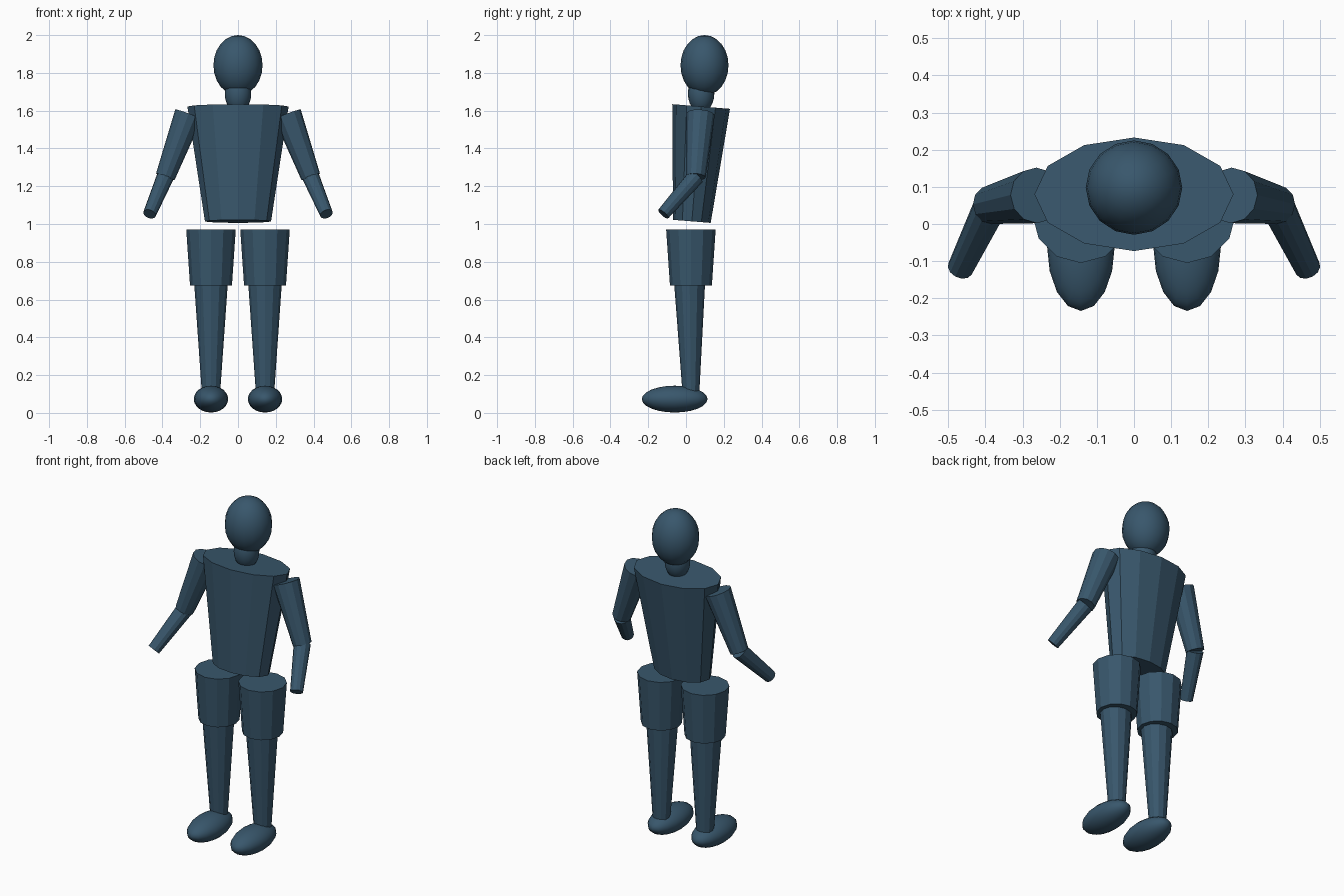
import bpy
from mathutils import Vector

if "Cube" in bpy.data.objects:
    bpy.data.objects.remove(bpy.data.objects["Cube"])

mat = bpy.data.materials.new("dark_blue")
mat.diffuse_color = (0.04, 0.095, 0.15, 1)
mat.use_nodes = True
mat.node_tree.nodes["Principled BSDF"].inputs["Base Color"].default_value = mat.diffuse_color


def finish(name):
    ob = bpy.context.object
    ob.name = name
    ob.data.materials.append(mat)
    return ob


def limb(name, start, end, r1, r2, flat=1.0, sides=12):
    """Tapered, capped tube from start to end; flat squashes its depth."""
    a, b = Vector(start), Vector(end)
    d = b - a
    bpy.ops.mesh.primitive_cone_add(vertices=sides, radius1=r1, radius2=r2,
                                    depth=d.length, location=(a + b) / 2)
    ob = finish(name)
    ob.rotation_euler = Vector((0, 0, 1)).rotation_difference(d).to_euler()
    ob.scale.y = flat
    return ob


def ellipsoid(name, centre, radii, segments=16, rings=12):
    bpy.ops.mesh.primitive_uv_sphere_add(segments=segments, ring_count=rings,
                                         radius=1, location=centre)
    ob = finish(name)
    ob.scale = radii
    bpy.ops.object.shade_smooth()
    return ob


# Head, neck and backward-leaning torso
ellipsoid("head", (0, 0.098, 1.84), (0.13, 0.127, 0.16))
ellipsoid("neck", (0, 0.08, 1.69), (0.07, 0.07, 0.10))
limb("torso", (0, 0.031, 1.014), (0, 0.08, 1.622), 0.175, 0.268, 0.572)

for side, s in (("left", 1), ("right", -1)):
    # Arm
    shoulder, elbow = (s * 0.262, 0.077, 1.58), (s * 0.385, 0.052, 1.25)
    limb(side + "_upper_arm", elbow, shoulder, 0.052, 0.075)
    limb(side + "_forearm", (s * 0.468, -0.12, 1.053), elbow, 0.035, 0.046)
    # Leg
    x = s * 0.143
    limb(side + "_thigh", (x, 0.026, 0.675), (x, 0.026, 0.97), 0.111, 0.131)
    limb(side + "_shin", (x, 0.026, 0.10), (x, 0.019, 0.70), 0.048, 0.09, 0.92)
    # Foot
    ellipsoid(side + "_foot", (x, -0.06, 0.073), (0.091, 0.174, 0.071))
